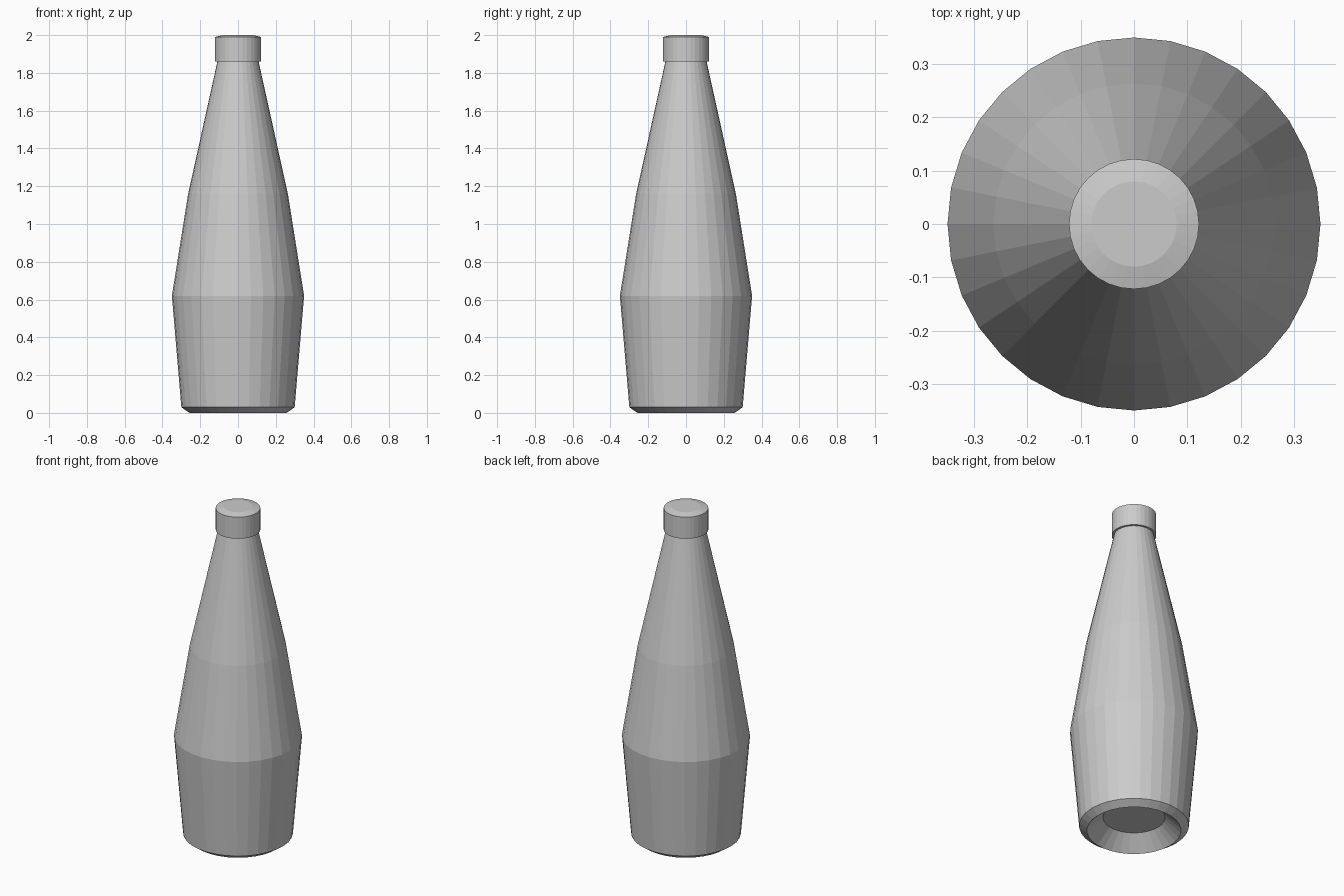
import bpy, bmesh
from math import cos, sin, tau

if "Cube" in bpy.data.objects:
    bpy.data.objects.remove(bpy.data.objects["Cube"])

SIDES = 32


def lathe(name, profile):
    """Revolve (radius, z) points, listed bottom to top, and cap both ends."""
    bm = bmesh.new()
    rings = [[bm.verts.new((r * cos(tau * i / SIDES), r * sin(tau * i / SIDES), z))
              for i in range(SIDES)] for r, z in profile]
    for a, b in zip(rings, rings[1:]):
        for i in range(SIDES):
            j = (i + 1) % SIDES
            bm.faces.new((a[i], a[j], b[j], b[i]))
    bm.faces.new(rings[0][::-1])
    bm.faces.new(rings[-1])
    bmesh.ops.recalc_face_normals(bm, faces=bm.faces)
    mesh = bpy.data.meshes.new(name)
    bm.to_mesh(mesh)
    bm.free()
    obj = bpy.data.objects.new(name, mesh)
    bpy.context.collection.objects.link(obj)
    return obj


# Bottle body, with the hollow punt underneath
lathe("bottle_body", [(0.17, 0.083), (0.257, 0.0), (0.30, 0.03), (0.35, 0.62),
                      (0.264, 1.16), (0.108, 1.865)])

# Cap with a shallow domed top
lathe("bottle_cap", [(0.122, 1.86), (0.122, 1.99), (0.08, 2.0)])
